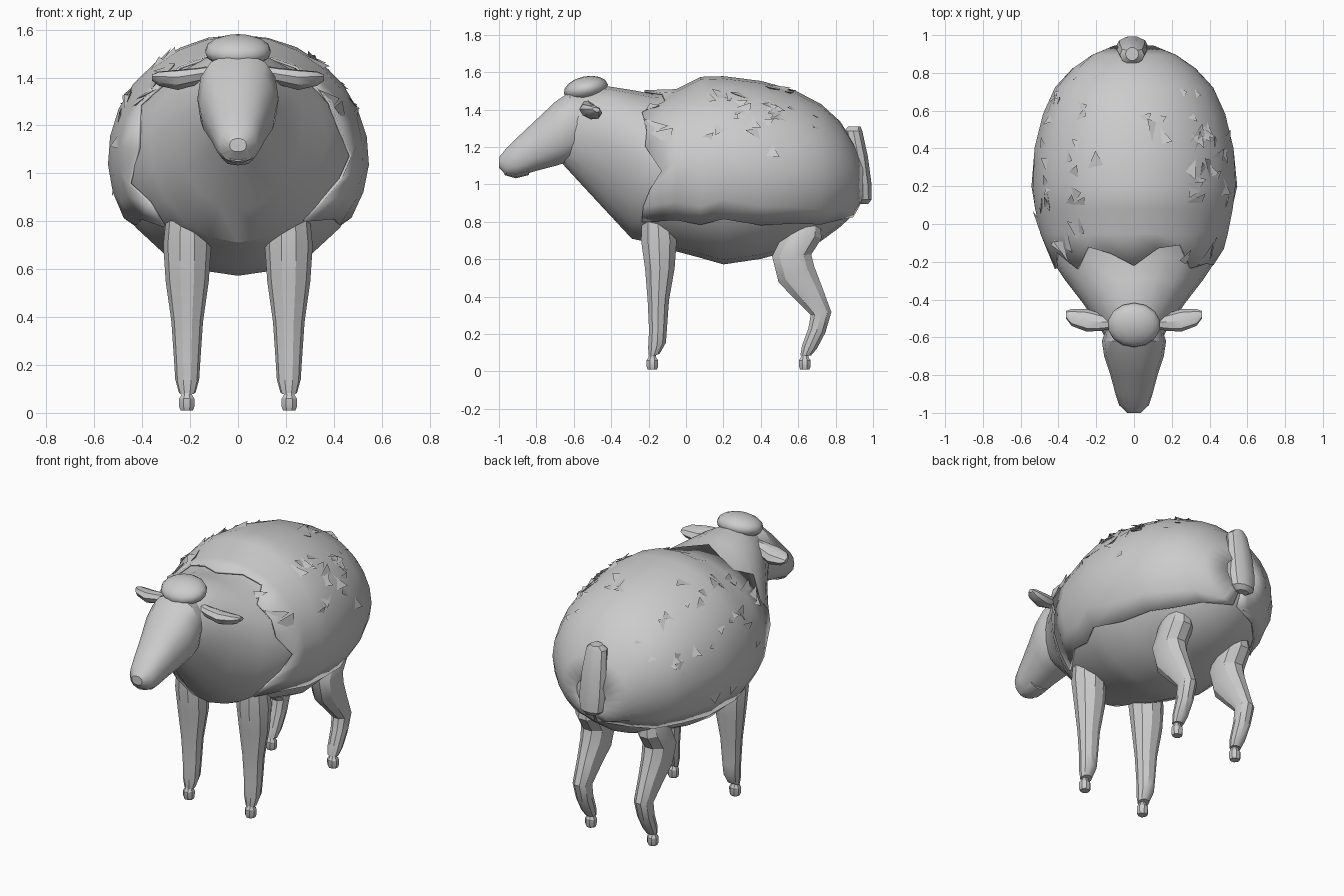
import bpy, bmesh, math, random
from mathutils import Vector

if "Cube" in bpy.data.objects:
    bpy.data.objects.remove(bpy.data.objects["Cube"])
random.seed(4)


def finish(name, verts, faces, angle=32):
    mesh = bpy.data.meshes.new(name)
    mesh.from_pydata([tuple(v) for v in verts], [], faces)
    bm = bmesh.new()
    bm.from_mesh(mesh)
    bmesh.ops.recalc_face_normals(bm, faces=bm.faces)
    bm.to_mesh(mesh)
    bm.free()
    ob = bpy.data.objects.new(name, mesh)
    bpy.context.collection.objects.link(ob)
    bpy.ops.object.select_all(action='DESELECT')
    bpy.context.view_layer.objects.active = ob
    ob.select_set(True)
    bpy.ops.object.shade_smooth_by_angle(angle=math.radians(angle))
    return ob


def loft(name, rings, closed=True, angle=32):
    n = len(rings[0])
    verts = [v for r in rings for v in r]
    faces = []
    for i in range(len(rings) - 1):
        for j in range(n if closed else n - 1):
            k = (j + 1) % n
            faces.append((i*n + j, i*n + k, (i+1)*n + k, (i+1)*n + j))
    if closed:
        faces += [tuple(range(n)), tuple(range(len(verts) - n, len(verts)))]
    return finish(name, verts, faces, angle)


def mirror(ob):
    m = ob.modifiers.new("Mirror", 'MIRROR')
    m.use_mirror_merge = False
    return ob


# body stations: y, bottom z, widest z, top z, half width
BODY = [(-0.66, 1.11, 1.28, 1.44, 0.12), (-0.55, 0.99, 1.27, 1.51, 0.18),
        (-0.42, 0.85, 1.22, 1.525, 0.27), (-0.29, 0.71, 1.14, 1.505, 0.37),
        (-0.18, 0.68, 1.10, 1.49, 0.45), (-0.05, 0.635, 1.07, 1.50, 0.49),
        (0.08, 0.60, 1.06, 1.565, 0.515), (0.20, 0.565, 1.06, 1.57, 0.535),
        (0.40, 0.595, 1.06, 1.545, 0.52), (0.58, 0.645, 1.06, 1.495, 0.475),
        (0.72, 0.69, 1.06, 1.42, 0.41), (0.82, 0.765, 1.05, 1.33, 0.32),
        (0.89, 0.83, 1.04, 1.22, 0.22), (0.94, 0.92, 1.02, 1.10, 0.10)]


def body_point(y, a, s=1.0):
    for p, q in zip(BODY, BODY[1:]):
        if y <= q[0]:
            break
    t = (y - p[0]) / (q[0] - p[0])
    _, lo, mid, hi, w = (u + (v - u) * t for u, v in zip(p, q))
    h = (hi - mid) if math.sin(a) > 0 else (mid - lo)
    return Vector((w * s * math.cos(a), y, mid + h * s * math.sin(a)))


def edge_angle(y, z):
    # angle at which the body section reaches height z below its widest line
    a = 0.0
    while a > -1.5 and body_point(y, a).z > z:
        a -= 0.03
    return a


# body with chest and neck
loft("body", [[body_point(s[0], 2*math.pi*j/20, 0.985 if s[0] > -0.2 else 1)
               for j in range(20)] for s in BODY])

# fleece shell with a ragged lower and front edge
rings = []
for i, s in enumerate(BODY[4:]):
    y = s[0] + (0.02 if i == 9 else 0)
    y = min(y, 0.94)
    a0 = edge_angle(y, 0.80 + random.uniform(-.02, .02))
    ring = []
    for j in range(19):
        a = a0 + (math.pi - 2*a0) * j / 18
        yy = y + (random.uniform(-0.07, 0.08) if i == 0 else 0)
        ring.append(body_point(yy, a, 1.008 + random.uniform(-.004, .004)))
    rings.append(ring)
fleece = loft("fleece", rings, closed=False)
sol = fleece.modifiers.new("Thickness", 'SOLIDIFY')
sol.thickness = 0.012
sol.offset = 0

# loose locks of wool along both flanks and over the back
verts, faces = [], []
for k in range(64):
    side = k % 2
    a = random.uniform(0.35, 1.0) if k < 48 else random.uniform(-0.3, 1.5)
    y = random.uniform(-0.2, 0.8)
    if side:
        a = math.pi - a
    n = len(verts)
    ph = random.uniform(0, 6.28)
    size = random.uniform(0.04, 0.085)
    for c in range(3):
        t = ph + c * 2.1
        verts.append(body_point(y + size*math.cos(t), a + 1.7*size*math.sin(t),
                                (1.05, 1.012, 0.995)[c]))
    verts.append(body_point(y, a, 0.98))
    faces += [(n, n+1, n+2), (n, n+1, n+3), (n+1, n+2, n+3), (n+2, n, n+3)]
finish("wool_locks", verts, faces)

# head: y, bottom z, top z, half width
HEAD = [(-0.50, 1.20, 1.50, 0.13), (-0.62, 1.12, 1.50, 0.17),
        (-0.70, 1.095, 1.445, 0.158), (-0.80, 1.07, 1.35, 0.125),
        (-0.90, 1.04, 1.255, 0.098), (-0.96, 1.045, 1.195, 0.078),
        (-1.0, 1.09, 1.145, 0.035)]
rings = []
for y, lo, hi, w in HEAD:
    ring = []
    for j in range(14):
        a = 2*math.pi*j/14
        c, s = math.cos(a), math.sin(a)
        ring.append((w*math.copysign(abs(c)**0.85, c), y,
                     (lo+hi)/2 + (hi-lo)/2*math.copysign(abs(s)**0.85, s)))
    rings.append(ring)
loft("head", rings)

# lower lip
loft("lower_lip", [[(w*math.cos(j*math.pi/4), y, z + h*math.sin(j*math.pi/4))
                    for j in range(8)] for y, z, w, h in
                   [(-0.84, 1.07, .06, .02), (-0.91, 1.055, .06, .022),
                    (-0.97, 1.07, .04, .02)]])

# wool cap on the forehead
bpy.ops.mesh.primitive_uv_sphere_add(segments=14, ring_count=8, location=(0, -0.535, 1.51))
cap = bpy.context.object
cap.name = "wool_cap"
cap.scale = (0.14, 0.12, 0.068)
cap.rotation_euler.x = math.radians(12)
bpy.ops.object.shade_smooth_by_angle(angle=math.radians(40))

# ears: x, y, z, half depth, half height
mirror(loft("ears", [[(x, y + d*math.cos(j*math.pi/4),
                       z + h*math.sin(j*math.pi/4) - 0.2*d*math.cos(j*math.pi/4))
                      for j in range(8)] for x, y, z, d, h in
                     [(.10, -.52, 1.42, .03, .03), (.17, -.52, 1.405, .045, .035),
                      (.25, -.51, 1.39, .06, .042), (.33, -.495, 1.395, .045, .03),
                      (.36, -.48, 1.40, .02, .012)]]))


# legs: z, y, half width in x, half depth in y
def leg(name, rows, foot_y):
    x0 = 0.212
    mirror(loft(name, [[(x0 + w*math.cos(j*math.pi/5), y + d*math.sin(j*math.pi/5),
                         z + tilt*d*math.sin(j*math.pi/5))
                        for j in range(10)] for z, y, w, d, tilt in rows]))
    hoof = [(.01, .028, .026), (.025, .034, .033), (.06, .034, .034),
            (.075, .024, .022), (.10, .02, .018)]
    mirror(loft(name.replace("leg", "hoof"),
                [[(x0 + .002 + w*math.cos(j*math.pi/4 + .39),
                   foot_y + d*math.sin(j*math.pi/4 + .39), z)
                  for j in range(8)] for z, w, d in hoof]))


leg("front_leg", [(.80, -.15, .09, .09, 0), (.70, -.145, .10, .10, 0),
                  (.55, -.14, .09, .083, 0), (.38, -.148, .066, .06, 0),
                  (.22, -.15, .055, .05, 0), (.14, -.155, .05, .05, .3),
                  (.085, -.17, .035, .03, .3)], -.18)
leg("hind_leg", [(.81, .66, .06, .06, -.3), (.74, .63, .09, .10, -.3),
                 (.62, .565, .09, .11, .05), (.52, .59, .082, .10, .45),
                 (.42, .655, .066, .075, .5), (.31, .722, .055, .058, .15),
                 (.22, .70, .05, .048, -.25), (.13, .66, .044, .042, -.2),
                 (.085, .64, .034, .03, 0)], .635)

# tail: z, y, half width, half depth
loft("tail", [[(-.01 + w*math.cos(j*math.pi/5), y + d*math.sin(j*math.pi/5), z)
               for j in range(10)] for z, y, w, d in
              [(1.31, .90, .035, .035), (1.285, .895, .065, .05), (1.15, .92, .08, .055),
               (1.0, .94, .085, .055), (.92, .947, .075, .048), (.895, .945, .04, .03)]])
